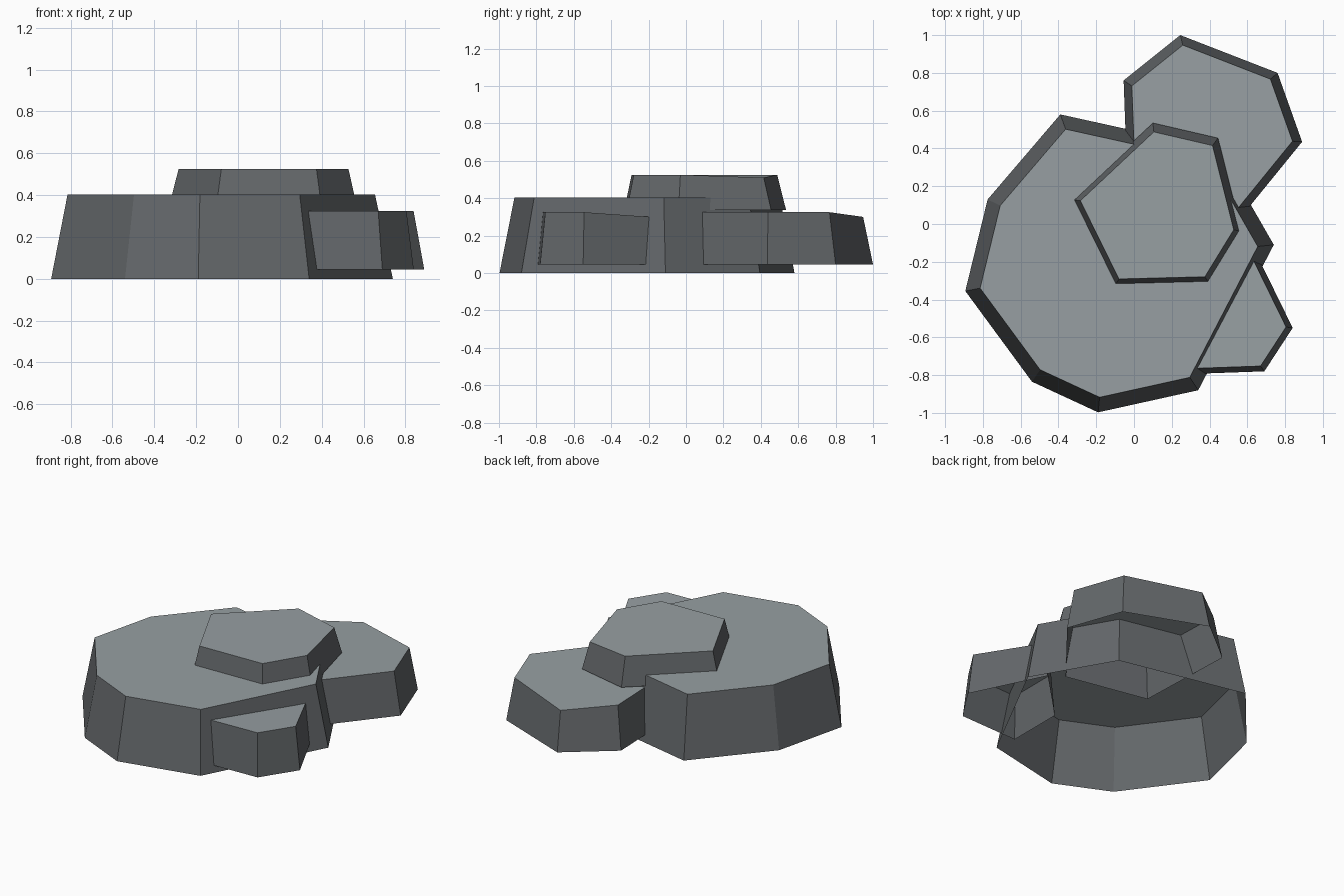
import bpy

if "Cube" in bpy.data.objects:
    bpy.data.objects.remove(bpy.data.objects["Cube"])


def make_material(name, colour):
    m = bpy.data.materials.new(name)
    m.diffuse_color = (*colour, 1.0)
    m.use_nodes = True
    m.node_tree.nodes["Principled BSDF"].inputs["Base Color"].default_value = m.diffuse_color
    return m


side_mat = make_material("dark stone side", (0.125, 0.135, 0.143))
top_mat = make_material("light stone top", (0.31, 0.347, 0.362))


def slab(name, outline, z0, z1, centre, dips=None):
    """Tapered slab, open underneath. outline runs anticlockwise;
    dips lowers single top corners by index."""
    dips = dips or {}
    n = len(outline)
    cx, cy = centre
    verts = [(x, y, z0) for x, y in outline]
    verts += [(cx + (x - cx) * 0.9, cy + (y - cy) * 0.9, z1 - dips.get(i, 0))
              for i, (x, y) in enumerate(outline)]
    faces = [(i, (i + 1) % n, n + (i + 1) % n, n + i) for i in range(n)]
    faces.append(tuple(range(n, 2 * n)))
    me = bpy.data.meshes.new(name)
    me.from_pydata(verts, [], faces)
    me.materials.append(side_mat)
    me.materials.append(top_mat)
    me.polygons[n].material_index = 1      # the top face is lighter
    ob = bpy.data.objects.new(name, me)
    bpy.context.collection.objects.link(ob)
    return ob


# Large base rock
slab("main_slab",
     [(-0.39, 0.58), (-0.775, 0.13), (-0.893, -0.355), (-0.54, -0.835),
      (-0.19, -0.997), (0.34, -0.88), (0.74, -0.11), (0.45, 0.395)],
     0.0, 0.403, (-0.11, -0.2))

# Lower rock at the back right
slab("back_slab",
     [(0.245, 1.0), (-0.055, 0.76), (-0.03, 0.09), (0.52, -0.02),
      (0.89, 0.435), (0.76, 0.80)],
     0.045, 0.325, (0.38, 0.47), {0: 0.025})

# Small rock at the front right
slab("front_slab",
     [(0.84, -0.55), (0.61, -0.08), (0.27, -0.42), (0.27, -0.795),
      (0.69, -0.78)],
     0.045, 0.325, (0.49, -0.5), {1: 0.03})

# Rock lying on top
slab("top_slab",
     [(0.10, 0.535), (-0.332, 0.13), (-0.105, -0.33), (0.40, -0.317),
      (0.57, -0.04), (0.445, 0.455)],
     0.337, 0.525, (0.15, 0.06), {5: 0.015})
